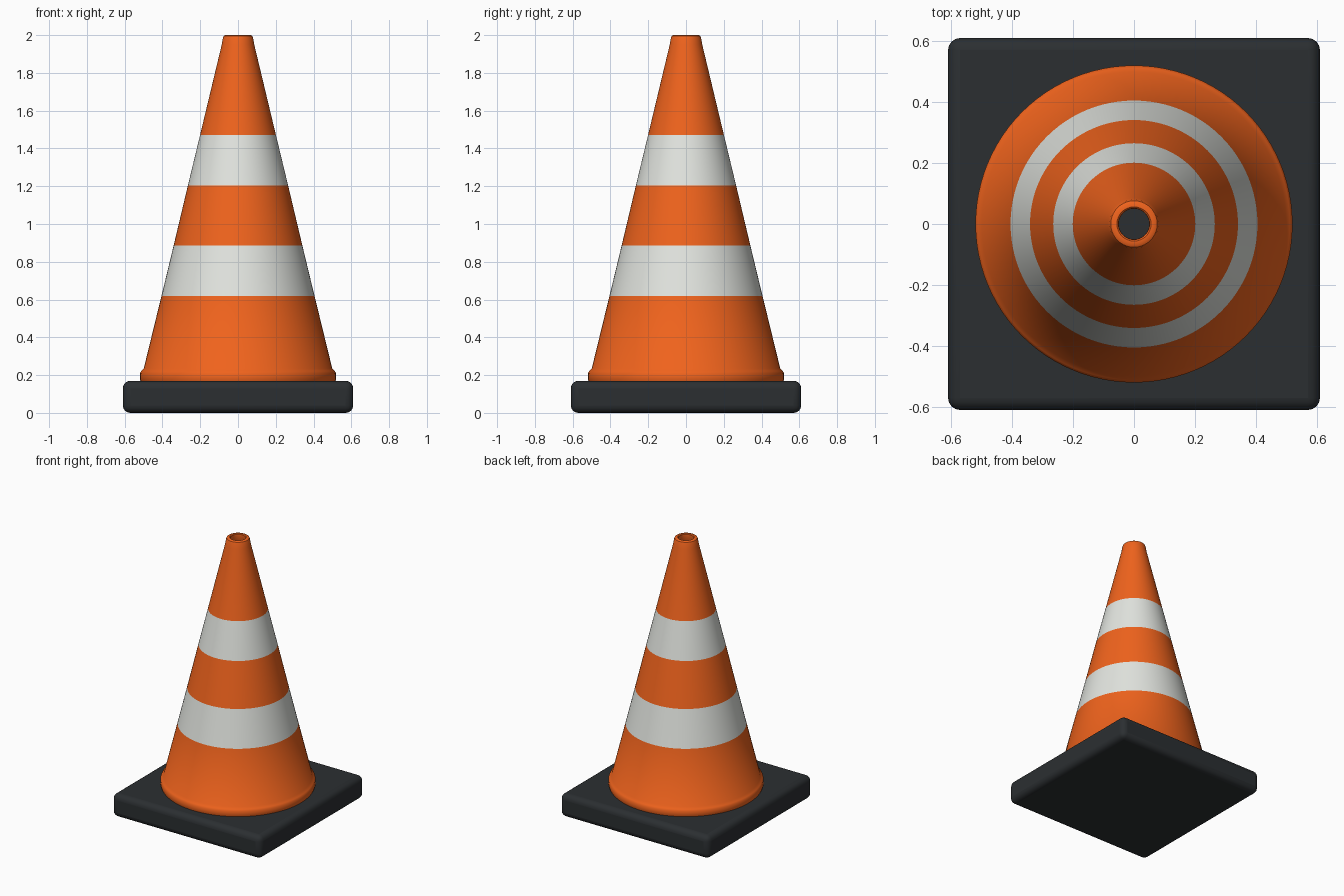
import bpy, bmesh, math

if "Cube" in bpy.data.objects:
    bpy.data.objects.remove(bpy.data.objects["Cube"])

def material(name, rgb):
    m = bpy.data.materials.new(name)
    m.diffuse_color = (*rgb, 1)
    m.use_nodes = True
    m.node_tree.nodes["Principled BSDF"].inputs["Base Color"].default_value = m.diffuse_color
    return m

orange = material("orange", (0.87, 0.125, 0.012))
white = material("white", (0.76, 0.78, 0.74))
black = material("black", (0.024, 0.028, 0.031))

def smooth(obj):
    bpy.ops.object.select_all(action='DESELECT')
    obj.select_set(True)
    bpy.context.view_layer.objects.active = obj
    bpy.ops.object.shade_smooth_by_angle(angle=math.radians(35))

def lathe(name, profile, materials, stripes, sides=96):
    """Revolve a closed (r, z) profile; stripes lists the profile segments using slot 1."""
    bm = bmesh.new()
    rings = [[bm.verts.new((r * math.cos(2 * math.pi * i / sides),
                            r * math.sin(2 * math.pi * i / sides), z))
              for i in range(sides)] for r, z in profile]
    for k, low in enumerate(rings):
        high = rings[(k + 1) % len(rings)]
        for i in range(sides):
            j = (i + 1) % sides
            f = bm.faces.new((low[i], low[j], high[j], high[i]))
            f.material_index = 1 if k in stripes else 0
    bmesh.ops.recalc_face_normals(bm, faces=bm.faces)
    mesh = bpy.data.meshes.new(name)
    bm.to_mesh(mesh)
    bm.free()
    obj = bpy.data.objects.new(name, mesh)
    bpy.context.collection.objects.link(obj)
    for m in materials:
        mesh.materials.append(m)
    smooth(obj)
    return obj

# Square rubber base with rounded edges
bpy.ops.mesh.primitive_cube_add(size=1, location=(0, 0, 0.085))
base = bpy.context.object
base.name = "base"
base.scale = (1.22, 1.22, 0.17)
bpy.ops.object.transform_apply(location=False, rotation=False, scale=True)
base.data.materials.append(black)
bevel = base.modifiers.new("rounded_edges", 'BEVEL')
bevel.width = 0.04
bevel.segments = 4
smooth(base)

# Hollow cone: foot flange, striped wall, rounded lip, inner wall
outer = [(0.515, 0.165), (0.52, 0.18), (0.52, 0.21), (0.512, 0.222), (0.499, 0.235),
         (0.405, 0.62), (0.341, 0.885), (0.265, 1.205), (0.201, 1.47),
         (0.086, 1.95), (0.080, 1.985), (0.076, 1.995), (0.068, 2.0)]
inner = [(0.056, 2.0), (0.051, 1.995), (0.050, 1.98), (0.056, 1.95),
         (0.470, 0.235), (0.480, 0.165)]
lathe("cone", outer + inner, (orange, white), (5, 7))
